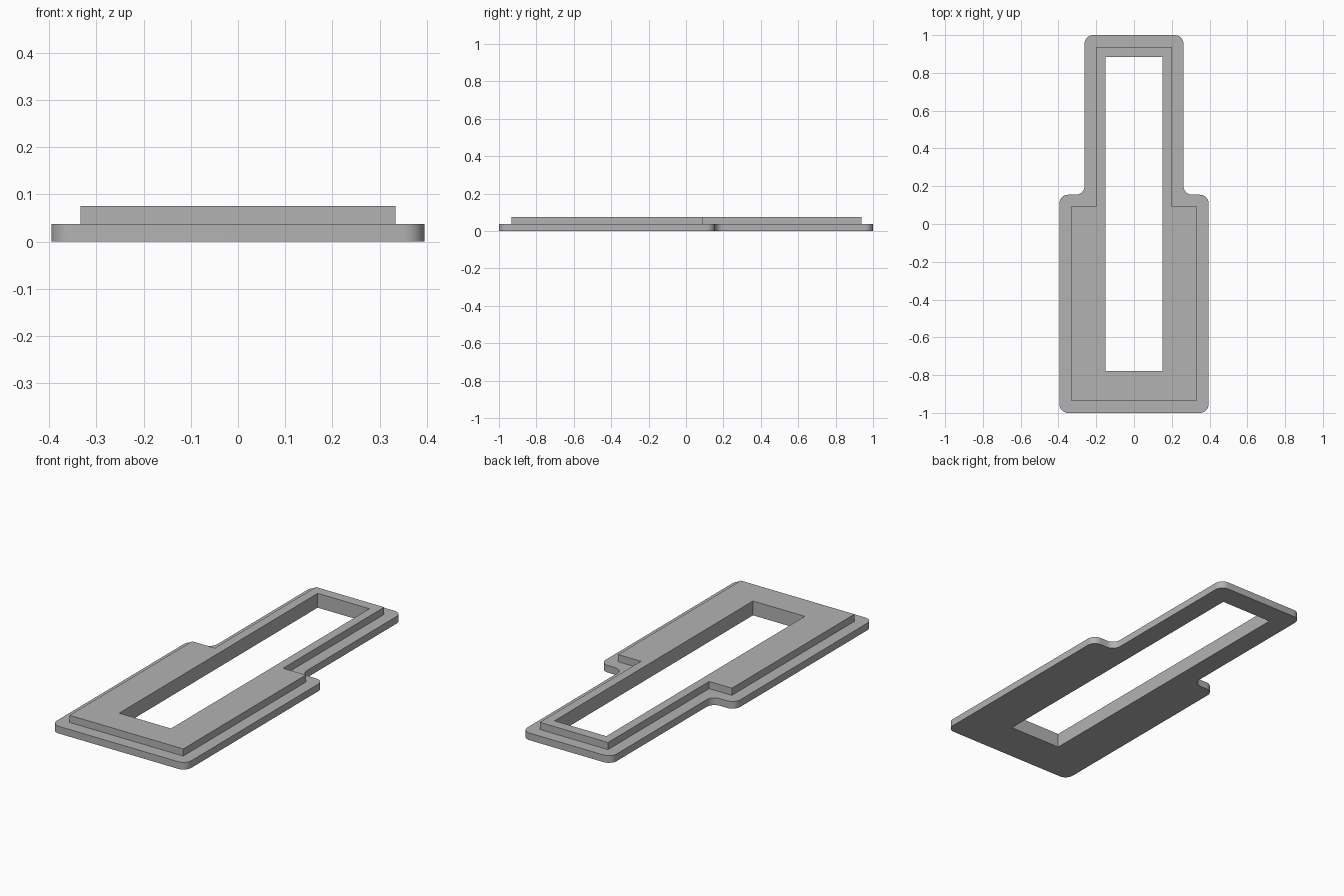
import bpy
import bmesh
from math import sin, cos, pi
from mathutils import Vector

cube = bpy.data.objects.get("Cube")
if cube:
    bpy.data.objects.remove(cube, do_unlink=True)

BASE_TOP, RIM_TOP = 0.038, 0.076


def stepped_outline(wide, narrow, front, shoulder, back):
    """Right half of the wide body and narrow neck, mirrored to the left."""
    half = [(wide, front), (wide, shoulder), (narrow, shoulder), (narrow, back)]
    return [Vector(p) for p in half + [(-x, y) for x, y in reversed(half)]]


def round_corners(points, radius, steps=8):
    """Replace every right-angled corner by an arc."""
    out = []
    for i, p in enumerate(points):
        a = (points[i - 1] - p).normalized()
        b = (points[(i + 1) % len(points)] - p).normalized()
        centre = p + (a + b) * radius
        for k in range(steps + 1):
            t = k / steps * pi / 2
            out.append(centre - (b * cos(t) + a * sin(t)) * radius)
    return out


def add_loop(bm, points, z):
    verts = [bm.verts.new((p.x, p.y, z)) for p in points]
    edges = [bm.edges.new((v, verts[(i + 1) % len(verts)])) for i, v in enumerate(verts)]
    return verts, edges


def add_wall(bm, lower, upper):
    a, b = lower[0], upper[0]
    for i in range(len(a)):
        j = (i + 1) % len(a)
        bm.faces.new((a[i], a[j], b[j], b[i]))


def add_cap(bm, outer, inner):
    bmesh.ops.triangle_fill(bm, edges=outer[1] + inner[1], use_beauty=True,
                            normal=(0, 0, 1))


# Outlines of the flange, the raised rim and the window
flange = round_corners(stepped_outline(0.395, 0.262, -1.0, 0.155, 1.0), 0.046)
rim = stepped_outline(0.333, 0.20, -0.934, 0.092, 0.938)
window = [Vector(p) for p in ((0.152, -0.778), (0.152, 0.884),
                              (-0.152, 0.884), (-0.152, -0.778))]

bm = bmesh.new()
flange_low, flange_high = (add_loop(bm, flange, z) for z in (0, BASE_TOP))
rim_low, rim_high = (add_loop(bm, rim, z) for z in (BASE_TOP, RIM_TOP))
window_low, window_high = (add_loop(bm, window, z) for z in (0, RIM_TOP))

# Flat faces: underside, flange ledge, rim top
add_cap(bm, flange_low, window_low)
add_cap(bm, flange_high, rim_low)
add_cap(bm, rim_high, window_high)

# Upright walls
for low, high in ((flange_low, flange_high), (rim_low, rim_high), (window_low, window_high)):
    add_wall(bm, low, high)
bmesh.ops.recalc_face_normals(bm, faces=bm.faces)

mesh = bpy.data.meshes.new("stepped_frame")
bm.to_mesh(mesh)
bm.free()
frame = bpy.data.objects.new("stepped_frame", mesh)
bpy.context.collection.objects.link(frame)

# Plain grey
grey = bpy.data.materials.new("plain_grey")
grey.use_nodes = True
colour = (0.45, 0.45, 0.45, 1)
grey.diffuse_color = colour
grey.node_tree.nodes["Principled BSDF"].inputs["Base Color"].default_value = colour
mesh.materials.append(grey)

# Smooth rounded corners, crisp edges elsewhere
bpy.ops.object.select_all(action="DESELECT")
frame.select_set(True)
bpy.context.view_layer.objects.active = frame
bpy.ops.object.shade_smooth_by_angle(angle=pi / 6)
